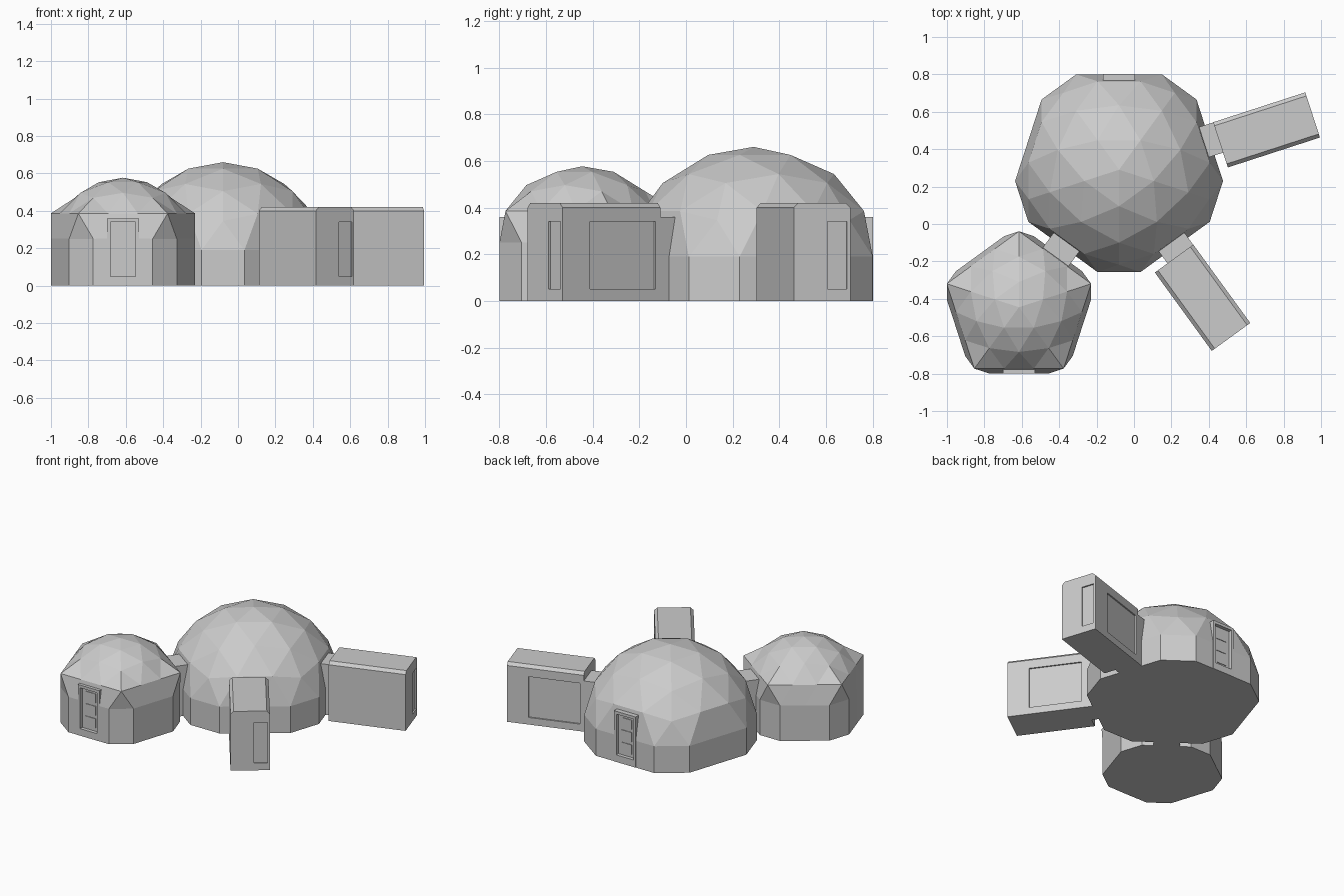
import bpy, bmesh, math
from mathutils import Vector, Matrix

if "Cube" in bpy.data.objects:
    bpy.data.objects.remove(bpy.data.objects["Cube"])

MAIN = (-0.08, 0.29)
SMALL = (-0.615, -0.445)


def link(name, bm):
    bmesh.ops.recalc_face_normals(bm, faces=bm.faces)
    me = bpy.data.meshes.new(name)
    bm.to_mesh(me)
    bm.free()
    ob = bpy.data.objects.new(name, me)
    bpy.context.collection.objects.link(ob)
    return ob


def ring(z, start):
    r = math.sqrt(1 - z * z)
    return [Vector((r * math.cos(math.radians(start + 72 * k)),
                    r * math.sin(math.radians(start + 72 * k)), z)) for k in range(5)]


# Three-frequency geodesic dome standing on a ten-sided wall
def dome(name, centre, R, top, start, pentagon):
    h = 1 / math.sqrt(5)
    up, low, pole = ring(h, start), ring(-h, start + 36), Vector((0, 0, 1))
    tris = []
    for k in range(5):
        n = (k + 1) % 5
        tris += [(pole, up[k], up[n]), (up[k], low[k], up[n]), (up[n], low[k], low[n])]
    bm = bmesh.new()

    def place(p):
        p = p.normalized()
        rim = 0.172
        flat = Vector((p.x, p.y, 0)).normalized() if p.z < 0.999 else Vector()
        if 0.18 < p.z < 0.2:            # long wall sides are straight
            p = flat * 0.898 + Vector((0, 0, rim))
        elif pentagon and abs(p.z - h) < 0.002:   # pulled-out eave corners
            p = flat * 1.03 + Vector((0, 0, 0.515))
        return Vector((centre[0], centre[1], top - R)) + p * R

    for a, b, c in tris:
        def at(i, j):
            return (a * (3 - i - j) + b * i + c * j) / 3
        for i in range(3):
            for j in range(3 - i):
                cells = [(at(i, j), at(i + 1, j), at(i, j + 1))]
                if i + j < 2:
                    cells.append((at(i + 1, j), at(i + 1, j + 1), at(i, j + 1)))
                for cell in cells:
                    if min(p.normalized().z for p in cell) > 0.1:
                        bm.faces.new([bm.verts.new(place(p)) for p in cell])
    bmesh.ops.remove_doubles(bm, verts=bm.verts, dist=0.001)
    edges = [e for e in bm.edges if e.is_boundary]
    new = bmesh.ops.extrude_edge_only(bm, edges=edges)["geom"]
    for v in new:
        if isinstance(v, bmesh.types.BMVert):
            v.co.z = 0
    bmesh.ops.holes_fill(bm, edges=[e for e in bm.edges if e.is_boundary], sides=0)
    return link(name, bm)


# Box given along a direction from a centre: radius, sideways and height ranges
def box(name, centre, angle, r, t, z, chamfer=0):
    bm = bmesh.new()
    z0, z1 = z
    if chamfer:
        prof = [(t[0], z0), (t[1], z0), (t[1], z1 - chamfer), (t[1] - chamfer, z1),
                (t[0] + chamfer, z1), (t[0], z1 - chamfer)]
    else:
        prof = [(t[0], z0), (t[1], z0), (t[1], z1), (t[0], z1)]
    face = bm.faces.new([bm.verts.new((r[0], y, zz)) for y, zz in prof])
    ext = bmesh.ops.extrude_face_region(bm, geom=[face])["geom"]
    for v in ext:
        if isinstance(v, bmesh.types.BMVert):
            v.co.x = r[1]
    if not any(f.calc_center_median().x < r[0] + 1e-5 for f in bm.faces):
        bmesh.ops.holes_fill(bm, edges=[e for e in bm.edges if e.is_boundary], sides=0)
    m = Matrix.Translation((centre[0], centre[1], 0)) @ Matrix.Rotation(math.radians(angle), 4, 'Z')
    bm.transform(m)
    return link(name, bm)


def cut(ob, cutter):
    cutter.hide_render = True
    cutter.hide_viewport = True
    cutter.display_type = 'WIRE'
    mod = ob.modifiers.new("recess", 'BOOLEAN')
    mod.operation = 'DIFFERENCE'
    mod.solver = 'EXACT'
    mod.object = cutter


main_dome = dome("main_dome", MAIN, 0.5676, 0.66, -90, False)
small_dome = dome("small_dome", SMALL, 0.394, 0.577, 90, True)

# Outer doors: projecting frame, recess, and small door panels
for label, body, c, ang, r in (("back", main_dome, MAIN, 90, 0.512),
                               ("front", small_dome, SMALL, -90, 0.355)):
    frame = box(label + "_door_frame", c, ang, (r - 0.14, r), (-0.085, 0.085), (0, 0.36))
    hole = box(label + "_door_cutter", c, ang, (r - 0.025, r + 0.1), (-0.067, 0.067), (0.05, 0.34))
    cut(frame, hole)
    cut(body, hole)
    for i in range(3):
        z = 0.075 + 0.088 * i
        box(label + "_door_panel", c, ang, (r - 0.03, r - 0.021), (-0.04, 0.04), (z, z + 0.065))

# Link between the two domes
box("dome_link", MAIN, 234, (0.40, 0.65), (-0.085, 0.085), (0, 0.36))

# Two side modules, set off-centre on their tunnels, with side and end windows
for label, ang in (("right", 18), ("front_right", -54)):
    box(label + "_tunnel", MAIN, ang, (0.40, 0.57), (-0.085, 0.085), (0, 0.36))
    module = box(label + "_module", MAIN, ang, (0.557, 1.075), (-0.168, 0.086), (0, 0.42), 0.02)
    cut(module, box(label + "_side_window_cutter", MAIN, ang, (0.582, 0.93), (0.076, 0.2), (0.05, 0.34)))
    cut(module, box(label + "_end_window_cutter", MAIN, ang, (1.065, 1.2), (-0.016, 0.072), (0.05, 0.34)))
